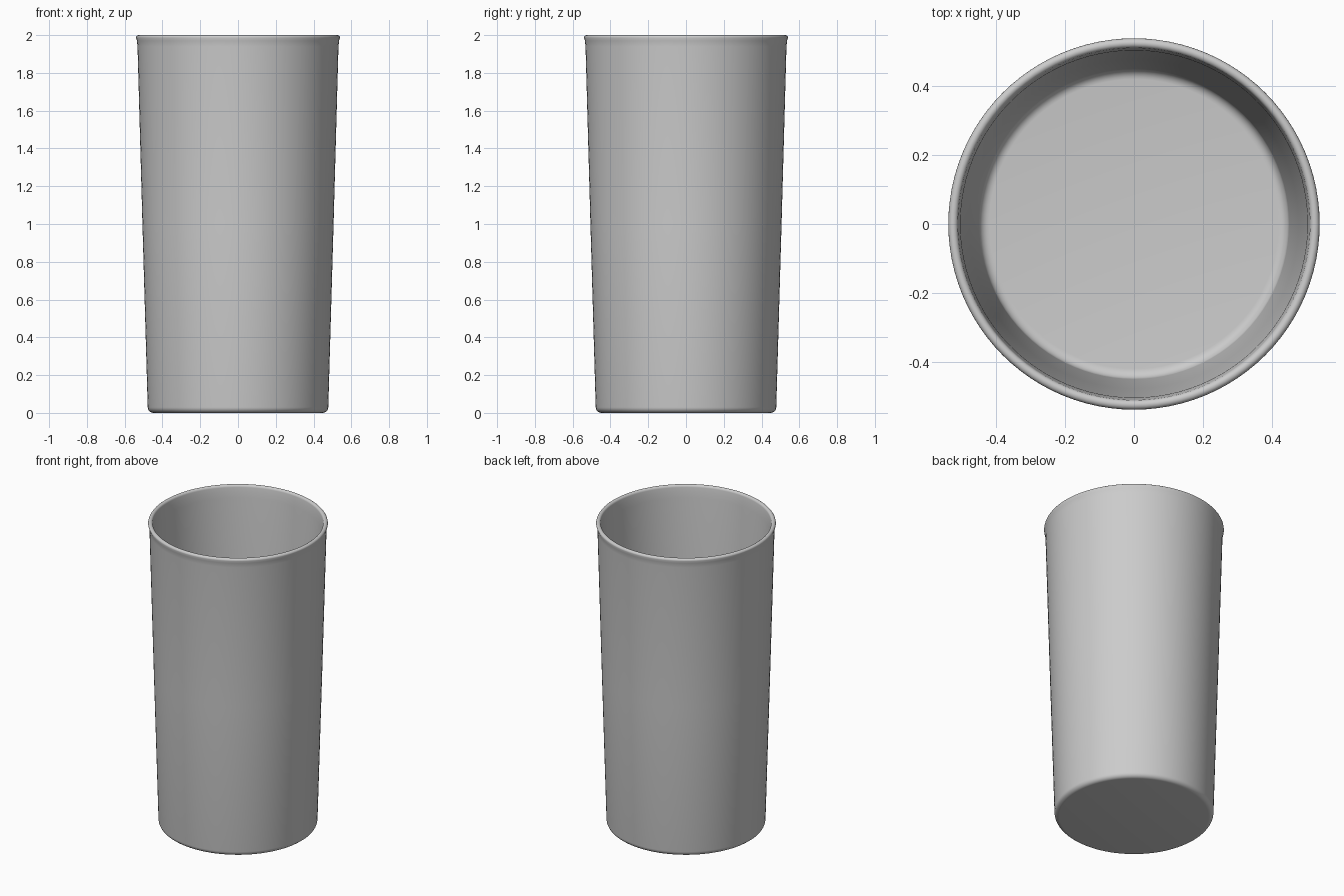
import bpy, bmesh, math

if "Cube" in bpy.data.objects:
    bpy.data.objects.remove(bpy.data.objects["Cube"])

SEGMENTS = 96


def arc(cx, cz, r, a0, a1, n=6):
    """Points of a circular arc (degrees) in the profile plane."""
    return [(cx + r * math.cos(math.radians(a0 + (a1 - a0) * i / n)),
             cz + r * math.sin(math.radians(a0 + (a1 - a0) * i / n)))
            for i in range(n + 1)]


# Cup profile: base, rounded foot, tapered wall, rolled lip, inner wall, floor
profile = [(0, 0)]
profile += arc(0.448, 0.03, 0.03, -90, 0)
profile += [(0.506, 1.0), (0.532, 1.94), (0.535, 1.97)]
profile += arc(0.526, 1.986, 0.014, 0, 180, 8)
profile += [(0.509, 1.96), (0.505, 1.92), (0.479, 1.0)]
profile += arc(0.421, 0.065, 0.03, 0, -90)
profile += [(0, 0.035)]

bm = bmesh.new()
verts = [bm.verts.new((r, 0, z)) for r, z in profile]
edges = [bm.edges.new(pair) for pair in zip(verts, verts[1:])]
bmesh.ops.spin(bm, geom=verts + edges, axis=(0, 0, 1), cent=(0, 0, 0),
               angle=2 * math.pi, steps=SEGMENTS)
bmesh.ops.remove_doubles(bm, verts=bm.verts, dist=0.0005)
bmesh.ops.recalc_face_normals(bm, faces=bm.faces)
mesh = bpy.data.meshes.new("cup")
bm.to_mesh(mesh)
bm.free()

cup = bpy.data.objects.new("cup", mesh)
bpy.context.collection.objects.link(cup)
bpy.context.view_layer.objects.active = cup
cup.select_set(True)
bpy.ops.object.shade_smooth_by_angle(angle=math.radians(40))
